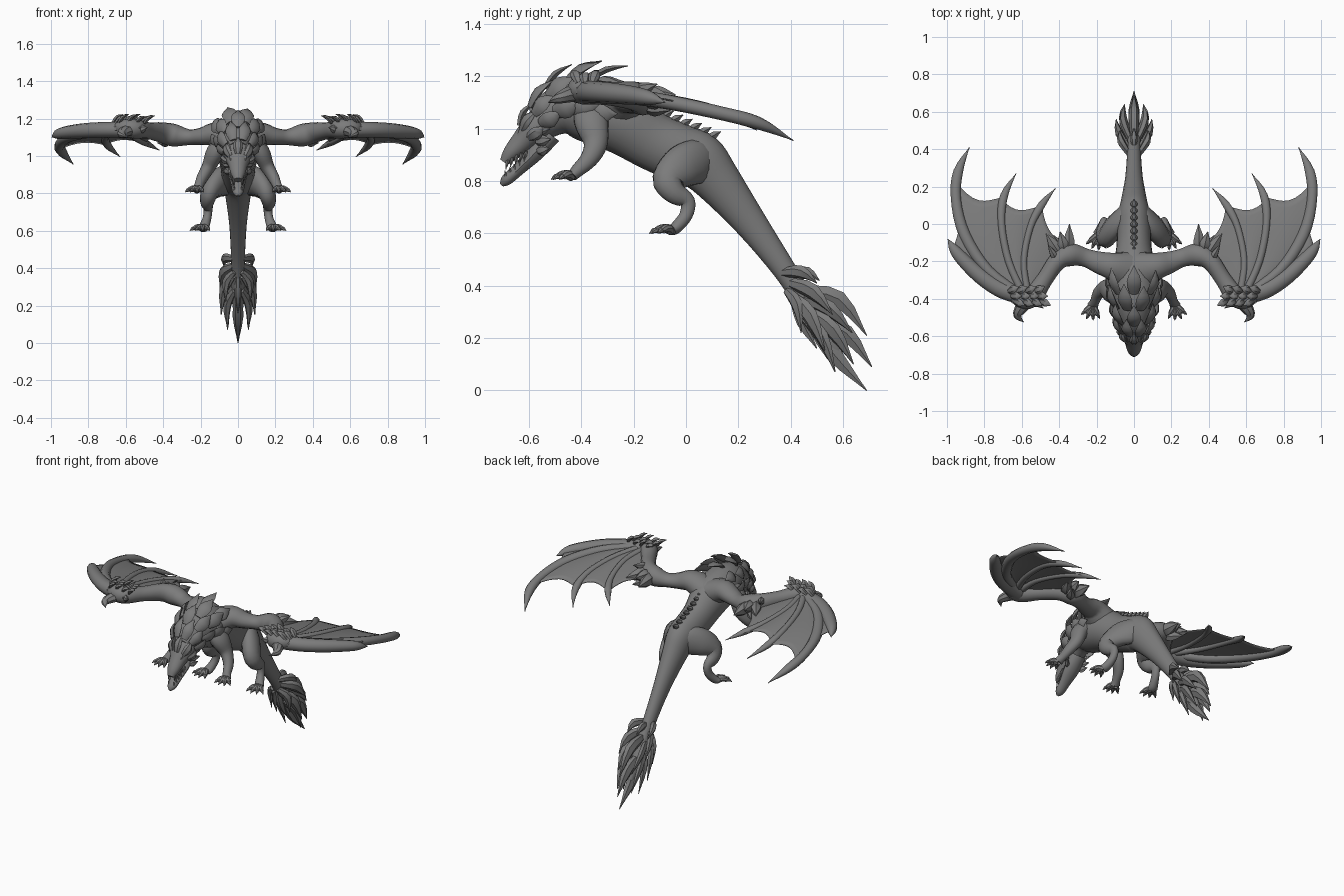
import bpy, bmesh, math, random
from mathutils import Vector

random.seed(4)
grey = bpy.data.materials.new("stone grey")
grey.diffuse_color = (0.2, 0.2, 0.2, 1)


def sample(pts, t):
    """Smooth curve through pts at t in 0..1."""
    n = len(pts) - 1
    f = min(max(t, 0), 1) * n
    i = min(int(f), n - 1)
    u = f - i
    a, b, c, d = (pts[min(max(k, 0), n)] for k in (i - 1, i, i + 1, i + 2))
    return [0.5 * (2 * q + (r - p) * u + (2 * p - 5 * q + 4 * r - s) * u * u
            + (3 * q - p - 3 * r + s) * u ** 3) for p, q, r, s in zip(a, b, c, d)]


def tube(bm, pts, ref=(1, 0, 0), sides=12, sub=4):
    """Loft ellipses along (x, y, z, radius along ref, other radius)."""
    m = (len(pts) - 1) * sub
    rows = [sample(pts, k / m) for k in range(m + 1)]
    rings = []
    for k, row in enumerate(rows):
        tan = Vector(rows[min(k + 1, m)][:3]) - Vector(rows[max(k - 1, 0)][:3])
        tan.normalize()
        side = Vector(ref)
        side = (side - tan * side.dot(tan)).normalized()
        up = tan.cross(side)
        rw, rh = max(row[3], 0.002), max(row[4], 0.002)
        rings.append([bm.verts.new(Vector(row[:3])
                      + side * rw * math.cos(2 * math.pi * j / sides)
                      + up * rh * math.sin(2 * math.pi * j / sides)) for j in range(sides)])
    for r, q in zip(rings, rings[1:]):
        for j in range(sides):
            bm.faces.new((r[j], r[(j + 1) % sides], q[(j + 1) % sides], q[j]))
    bm.faces.new(rings[0])
    bm.faces.new(rings[-1])


def blade(bm, base, tip, w, thick, ref=(1, 0, 0), bend=(0, 0, 0)):
    """Pointed leaf-shaped scale, horn or claw."""
    a, b = Vector(base), Vector(tip)
    m = a.lerp(b, 0.45) + Vector(bend)
    tube(bm, [(*a, w * 0.6, thick * 0.7), (*m, w, thick), (*b, 0, 0)], ref, 6, 3)


def finish(name, bm, mirror=False, angle=40):
    bmesh.ops.recalc_face_normals(bm, faces=bm.faces)
    me = bpy.data.meshes.new(name)
    bm.to_mesh(me)
    bm.free()
    me.materials.append(grey)
    ob = bpy.data.objects.new(name, me)
    bpy.context.collection.objects.link(ob)
    if mirror:
        ob.modifiers.new("mirror", 'MIRROR').use_clip = False
    bpy.ops.object.select_all(action='DESELECT')
    ob.select_set(True)
    bpy.context.view_layer.objects.active = ob
    bpy.ops.object.shade_smooth_by_angle(angle=math.radians(angle))
    return ob


# Torso, neck and tail in one loft
bm = bmesh.new()
spine = [(-.56, 1.02, .06, .07), (-.48, 1.07, .09, .095), (-.38, 1.07, .115, .12),
         (-.25, 1.03, .115, .125), (-.13, .955, .095, .112), (-.02, .905, .09, .112),
         (.05, .875, .085, .11), (.12, .80, .07, .09), (.25, .635, .047, .062),
         (.38, .455, .037, .044), (.46, .325, .036, .04), (.54, .20, .03, .036), (.60, .11, .01, .01)]
tube(bm, [(0, *p) for p in spine], sides=20)
finish("body_and_tail", bm)

# Back ridge: low uneven scales
bm = bmesh.new()
for k in range(9):
    y = -.2 + k * .036
    z = 1.122 - (y + .2) * .44
    blade(bm, (0, y, z - .03), (0, y + .045, z - .006), .02, .016)
finish("back_ridge", bm)

# Head: skull and upper jaw, open lower jaw
bm = bmesh.new()
tube(bm, [(0, -.52, 1.05, .07, .07), (0, -.575, 1.0, .075, .06), (0, -.625, .95, .052, .046),
          (0, -.67, .905, .038, .032), (0, -.695, .872, .022, .018)], sides=14)
finish("skull", bm)
bm = bmesh.new()
tube(bm, [(0, -.52, .98, .05, .045), (0, -.575, .91, .052, .034), (0, -.635, .85, .038, .025),
          (0, -.685, .805, .028, .022), (0, -.705, .785, .008, .008)], sides=12)
finish("lower_jaw", bm)

# Teeth, brows and cheek horns
bm = bmesh.new()
for k in range(5):
    f = k / 4
    x = .022 + .018 * f
    blade(bm, (x, -.68 + .07 * f, .885 + .03 * f), (x, -.688 + .07 * f, .845 + .035 * f), .007, .007)
    blade(bm, (x * .9, -.685 + .07 * f, .805 + .06 * f), (x * .9, -.692 + .07 * f, .84 + .05 * f), .006, .006)
finish("teeth", bm, True)
bm = bmesh.new()
blade(bm, (.035, -.635, .97), (.055, -.57, 1.08), .016, .02)
blade(bm, (.02, -.665, .925), (.025, -.635, .985), .012, .014)
for y, z, s in ((-.58, .99, 1), (-.57, .95, .9), (-.565, .915, .7)):
    blade(bm, (.045, y, z), (.045 + .045 * s, y + .06 * s, z + .01), .022, .014, (0, 0, 1))
finish("head_horns", bm, True)

# Mane of overlapping leaf scales around the neck
bm = bmesh.new()
mane = [(-.59, .985, .055, .055, .10, 5), (-.545, 1.04, .075, .075, .125, 6),
        (-.49, 1.085, .09, .09, .145, 5), (-.42, 1.095, .105, .105, .155, 6),
        (-.35, 1.08, .11, .115, .15, 5)]
for i, (y, z, rx, rz, ln, count) in enumerate(mane):
    tan = Vector((0, .8, .65 - .16 * i)).normalized()
    up = Vector((1, 0, 0)).cross(tan)
    for j in range(count):
        a = math.radians(-100 + 200 * j / (count - 1))
        out = Vector((math.sin(a), 0, 0)) + up * math.cos(a)
        base = Vector((0, y, z)) + Vector((math.sin(a) * rx, 0, 0)) + up * math.cos(a) * rz * .92
        size = ln * (.7 + .3 * max(math.cos(a), 0)) * random.uniform(.92, 1.08)
        blade(bm, base - tan * .02, base + (tan + out * .4) * size * .82, ln * .26, .014,
              tan.cross(out), out * .016)
finish("mane", bm)


# Legs with clawed toes
def leg(name, path, toes, toe_len):
    bm = bmesh.new()
    tube(bm, path, sides=14)
    x, y, z = path[-1][:3]
    for k in range(toes):
        a = math.radians(-28 + 80 * k / (toes - 1))
        d = Vector((math.sin(a), -math.cos(a), 0))
        c = Vector((x, y, z))
        mid, end = c + d * toe_len * .65, c + d * toe_len
        tube(bm, [(*c, .02, .018), (*(c + d * toe_len * .35 + Vector((0, 0, .008))), .016, .017),
                  (*mid, .014, .013), (mid.x, mid.y, mid.z - .004, .008, .008)],
             (0, 0, 1), 8, 3)
        blade(bm, mid, end - Vector((0, 0, .012)), .01, .01, (0, 0, 1), (0, 0, .004))
    finish(name, bm, True)


leg("front_leg", [(.07, -.36, 1.07, .05, .07), (.12, -.36, 1.02, .05, .066),
                  (.155, -.345, .945, .038, .047), (.19, -.37, .885, .031, .035),
                  (.21, -.415, .84, .025, .026), (.22, -.435, .818, .03, .02)], 4, .08)
leg("hind_leg", [(.01, .09, .875, .04, .06), (.055, .045, .875, .05, .085), (.105, -.015, .855, .055, .083),
                 (.15, -.07, .805, .048, .06), (.165, -.045, .757, .038, .045),
                 (.16, .005, .722, .025, .031), (.165, -.0, .67, .023, .026),
                 (.18, -.035, .625, .028, .024), (.19, -.055, .612, .03, .02)], 4, .085)

# Wing arm, pinched before the elbow and heavy at the wrist
bm = bmesh.new()
tube(bm, [(.04, -.25, 1.08, .08, .11), (.12, -.225, 1.115, .065, .075), (.19, -.205, 1.105, .048, .06),
          (.26, -.18, 1.10, .042, .05), (.34, -.165, 1.11, .06, .062), (.41, -.20, 1.125, .055, .05),
          (.48, -.30, 1.135, .045, .045), (.55, -.395, 1.145, .052, .055),
          (.62, -.395, 1.15, .045, .045), (.67, -.37, 1.15, .01, .01)], (0, 0, 1), 14)
finish("wing_arm", bm, True)

# Wing fingers
lead = [(.55, -.395, 1.14, .045, .05), (.7, -.355, 1.14, .042, .047), (.82, -.28, 1.135, .04, .043),
        (.92, -.185, 1.125, .034, .037), (.965, -.13, 1.115, .025, .026), (.995, -.08, 1.10, 0, 0)]
outer = [(.60, -.38, 1.15, .025, .025), (.78, -.25, 1.13, .03, .03), (.905, -.06, 1.10, .028, .032),
         (.952, .13, 1.06, .026, .028), (.94, .28, 1.02, .024, .027), (.88, .41, .955, 0, 0)]
middle = [(.59, -.38, 1.15, .022, .022), (.67, -.2, 1.13, .019, .02), (.708, 0, 1.10, .018, .02),
          (.695, .15, 1.055, .019, .022), (.63, .27, .995, 0, 0)]
inner = [(.57, -.36, 1.145, .02, .02), (.59, -.2, 1.13, .016, .018), (.555, -.02, 1.10, .016, .018),
         (.495, .1, 1.07, .018, .021), (.42, .19, 1.03, 0, 0)]
arm_edge = [(.55, -.38, 1.14), (.49, -.33, 1.13), (.44, -.22, 1.12), (.41, -.09, 1.10)]
bm = bmesh.new()
for finger in (lead, outer, middle, inner):
    tube(bm, finger, (0, 0, 1), 10)
finish("wing_fingers", bm, True)

# Wing membrane with scalloped trailing edge
bm = bmesh.new()
for a, ta, b, tb, cut in ((lead, .8, outer, .46, 0), (outer, .72, middle, .74, .12),
                          (middle, .70, inner, .74, .1), (inner, .76, arm_edge, 1, .08)):
    grid = []
    for i in range(13):
        row = []
        for j in range(9):
            s = j / 8
            u = i / 12 * (1 - cut * math.sin(math.pi * s))
            p = Vector(sample(a, u * ta)[:3]).lerp(Vector(sample(b, u * tb)[:3]), s)
            p.z += .008 * math.sin(math.pi * s)
            row.append(bm.verts.new(p))
        grid.append(row)
    for r, q in zip(grid, grid[1:]):
        for j in range(8):
            bm.faces.new((r[j], r[j + 1], q[j + 1], q[j]))
ob = finish("wing_membrane", bm, True)
solid = ob.modifiers.new("thickness", 'SOLIDIFY')
solid.thickness = .005
solid.offset = 0

# Wrist scales and thumb claw
bm = bmesh.new()
for k in range(12):
    f = k / 11
    b = Vector((.50 + .17 * f, -.385 + .025 * (k % 3 - 1), 1.175))
    tip = b + Vector((-.055, .025 * (k % 3 - 1), random.uniform(.02, .05)))
    blade(bm, b, tip, .022, .012, (0, 1, 0), (0, 0, .012))
for k in range(5):
    b = Vector((.53 + .035 * k, -.415 + .006 * k, 1.14))
    blade(bm, b, b + Vector((-.045, -.035, .012)), .022, .016, (0, 0, 1))
tube(bm, [(.57, -.40, 1.14, .035, .045), (.605, -.45, 1.13, .03, .033), (.622, -.49, 1.115, .02, .022),
          (.59, -.525, 1.10, 0, 0)], (0, 0, 1), 8)
finish("wrist_scales", bm, True)

# Elbow spikes
bm = bmesh.new()
for b, t, w in (((.35, -.16, 1.11), (.345, 0, 1.10), .042), ((.37, -.15, 1.12), (.395, -.04, 1.13), .04),
                ((.39, -.17, 1.12), (.47, -.05, 1.11), .042), ((.41, -.20, 1.14), (.46, -.11, 1.17), .025),
                ((.36, -.16, 1.09), (.43, -.06, 1.07), .035)):
    blade(bm, b, t, w, w * .8, (0, 0, 1))
finish("elbow_spikes", bm, True)

# Tail blades: splayed mirrored sides and long centre fins
bm = bmesh.new()
for b, t, w in (((.02, .45, .35), (.05, .635, .22), .034), ((.025, .47, .30), (.05, .64, .10), .034),
                ((.025, .40, .41), (.095, .56, .29), .032), ((.025, .40, .36), (.09, .53, .15), .034),
                ((.02, .45, .28), (.055, .57, .07), .03), ((.025, .37, .45), (.075, .50, .41), .026),
                ((.02, .385, .38), (.065, .44, .22), .026)):
    blade(bm, b, t, w, .02, (.45, .65, .45), (.022, .015, .02))
finish("tail_blades", bm, True)
bm = bmesh.new()
for b, t, w, up in (((0, .41, .45), (0, .51, .42), .024, .015), ((0, .45, .38), (0, .69, .21), .036, .045),
                    ((0, .50, .27), (0, .71, .09), .036, .03), ((0, .47, .28), (0, .69, 0), .036, -.012),
                    ((0, .41, .36), (0, .50, .16), .025, -.01)):
    blade(bm, b, t, w * .8, w, (1, 0, 0), (0, up * .6, up))
finish("tail_fins", bm)
